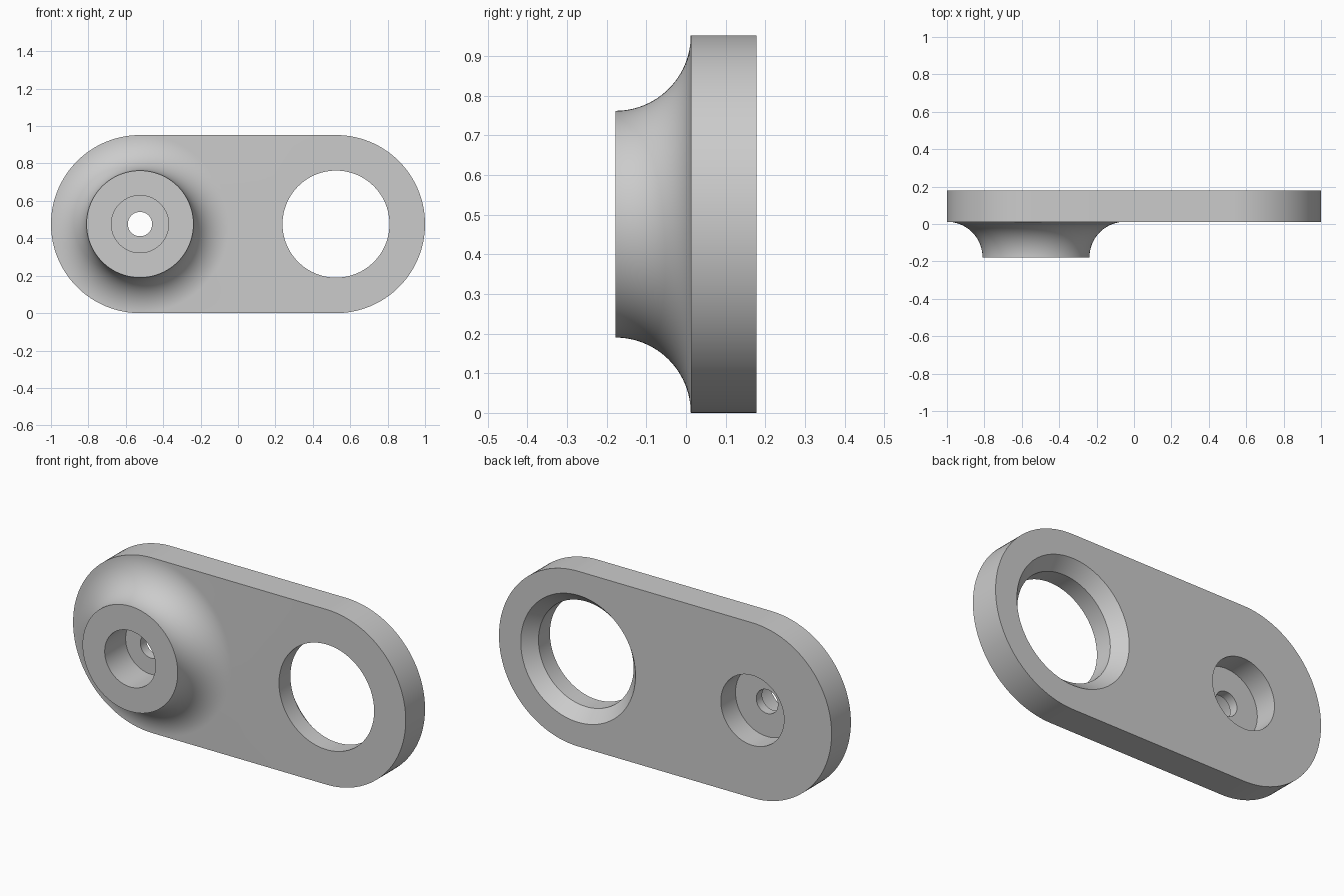
import bpy
import bmesh
from math import sin, cos, pi, radians

cube = bpy.data.objects.get("Cube")
if cube:
    bpy.data.objects.remove(cube)

R = 0.476            # end radius, also the height of the centre line
CX = 0.524           # distance of each end centre from the middle
FRONT, BACK, TIP = 0.012, 0.178, -0.178
FILLET = FRONT - TIP
N = 128              # segments around
H = N // 2

bm = bmesh.new()


def ring(cx, r, y):
    """Circle of vertices starting at the bottom, running up the +x side."""
    return [bm.verts.new((cx + r * sin(2 * pi * i / N), y, R - r * cos(2 * pi * i / N)))
            for i in range(N)]


def bridge(a, b):
    n = len(a)
    for i in range(n):
        j = (i + 1) % n
        bm.faces.new((a[i], a[j], b[j], b[i]))


def lathe(cx, profile):
    rings = [ring(cx, r, y) for r, y in profile]
    for a, b in zip(rings, rings[1:]):
        bridge(a, b)
    return rings[0], rings[-1]


def loop_edges(loop):
    edges = []
    for i, v in enumerate(loop):
        w = loop[(i + 1) % len(loop)]
        edges.append(bm.edges.get((v, w)) or bm.edges.new((v, w)))
    return edges


def fill(outer, *holes):
    edges = loop_edges(outer)
    for hole in holes:
        edges += loop_edges(hole)
    bmesh.ops.triangle_fill(bm, edges=edges, use_beauty=True, normal=(0, -1, 0))


# Boss: concave flare, front counterbore, small through hole, back counterbore
flare = [(R - FILLET * sin(t), TIP + FILLET * cos(t))
         for t in (pi / 2 * i / 24 for i in range(25))]
bore = [(0.153, TIP), (0.153, 0.002), (0.065, 0.002),
        (0.065, 0.052), (0.19, 0.052), (0.19, BACK)]
boss_base, back_bore = lathe(-CX, flare + bore)

# Large hole with a chamfer at the back
hole_front, hole_back = lathe(CX, [(0.286, FRONT), (0.286, 0.11), (0.345, BACK)])

# Plate rim: right arc plus the outer half of the boss base
right_arc = [bm.verts.new((CX + R * sin(pi * i / H), FRONT, R - R * cos(pi * i / H)))
             for i in range(H + 1)]
left_arc = boss_base[H:] + boss_base[:1]
front_rim = right_arc + left_arc
back_rim = [bm.verts.new((v.co.x, BACK, v.co.z)) for v in front_rim]
bridge(front_rim, back_rim)

# Flat front and back faces
fill(right_arc + boss_base[H::-1], hole_front)
fill(back_rim, back_bore, hole_back)

bmesh.ops.recalc_face_normals(bm, faces=bm.faces)
mesh = bpy.data.meshes.new("link_plate")
bm.to_mesh(mesh)
bm.free()

# Material
grey = bpy.data.materials.new("light_grey")
grey.use_nodes = True
colour = (0.6, 0.6, 0.6, 1)
grey.diffuse_color = colour
grey.node_tree.nodes["Principled BSDF"].inputs["Base Color"].default_value = colour
mesh.materials.append(grey)

plate = bpy.data.objects.new("link_plate", mesh)
bpy.context.collection.objects.link(plate)
bpy.ops.object.select_all(action='DESELECT')
plate.select_set(True)
bpy.context.view_layer.objects.active = plate
bpy.ops.object.shade_smooth_by_angle(angle=radians(30))
